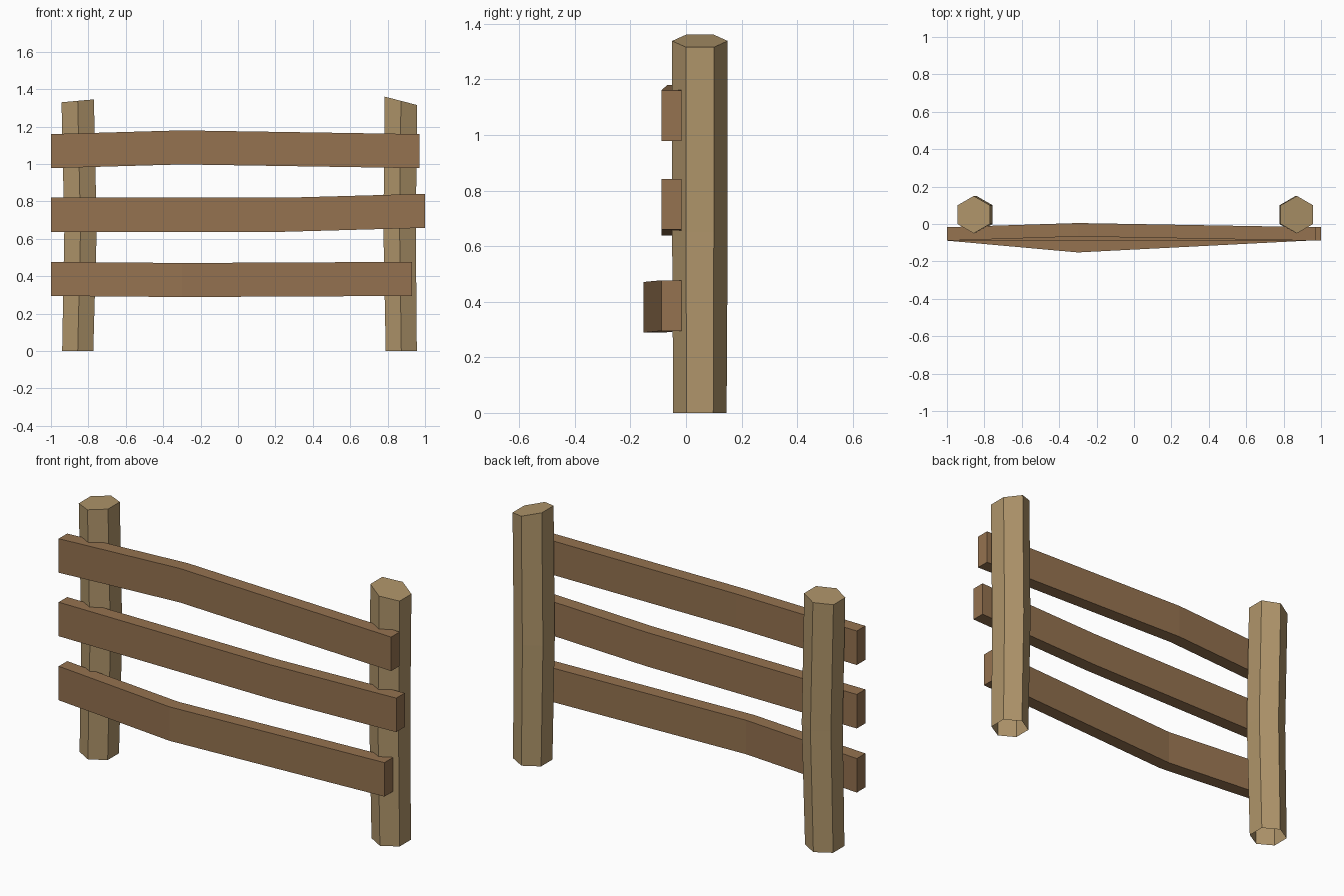
import bpy, bmesh, math

if "Cube" in bpy.data.objects:
    bpy.data.objects.remove(bpy.data.objects["Cube"])


def material(name, color):
    m = bpy.data.materials.new(name)
    m.diffuse_color = (*color, 1)
    m.use_nodes = True
    m.node_tree.nodes["Principled BSDF"].inputs["Base Color"].default_value = m.diffuse_color
    return m


def loft(name, rings, mat, cap_start=True):
    """Skin a list of equal-sized point rings into a flat-shaded solid."""
    bm = bmesh.new()
    loops = [[bm.verts.new(p) for p in ring] for ring in rings]
    n = len(loops[0])
    for a, b in zip(loops, loops[1:]):
        for i in range(n):
            j = (i + 1) % n
            bm.faces.new((a[i], a[j], b[j], b[i]))
    if cap_start:
        bm.faces.new(loops[0][::-1])
    bm.faces.new(loops[-1])
    mesh = bpy.data.meshes.new(name)
    bm.to_mesh(mesh)
    bm.free()
    mesh.materials.append(mat)
    obj = bpy.data.objects.new(name, mesh)
    bpy.context.collection.objects.link(obj)
    return obj


post_wood = material("post_wood", (0.43, 0.30, 0.145))
rail_wood = material("rail_wood", (0.30, 0.17, 0.08))


def hexagon(cx, z, r, slope=0.0):
    pts = []
    for k in range(6):
        a = math.radians(90 + 60 * k)
        dx = r * math.cos(a)
        pts.append((cx + dx, 0.05 + r * math.sin(a), z + slope * dx))
    return pts


# Slightly bent hexagonal posts with slanted tops, open underneath
for name, x0, x1, x2, slope in (("left_post", -0.857, -0.842, -0.857, 0.09),
                                ("right_post", 0.873, 0.864, 0.871, -0.26)):
    loft(name, [hexagon(x0, 0, 0.096), hexagon(x1, 0.65, 0.1),
                hexagon(x2, 1.338, 0.1, slope)], post_wood, cap_start=False)


def section(x, y, z):
    return [(x, y + sy * 0.036, z + sz * 0.091)
            for sy, sz in ((-1, -1), (1, -1), (1, 1), (-1, 1))]


# Crooked rails: centre points at left end, bend and right end
Y = -0.053
rails = {
    "top_rail": ((-1, Y, 1.069), (-0.3, -0.031, 1.089), (0.97, Y, 1.069)),
    "middle_rail": ((-1, Y, 0.729), (0.25, Y, 0.729), (1, Y, 0.75)),
    "bottom_rail": ((-1, Y, 0.386), (-0.3, -0.116, 0.380), (0.93, Y, 0.386)),
}
for name, path in rails.items():
    loft(name, [section(*p) for p in path], rail_wood)
